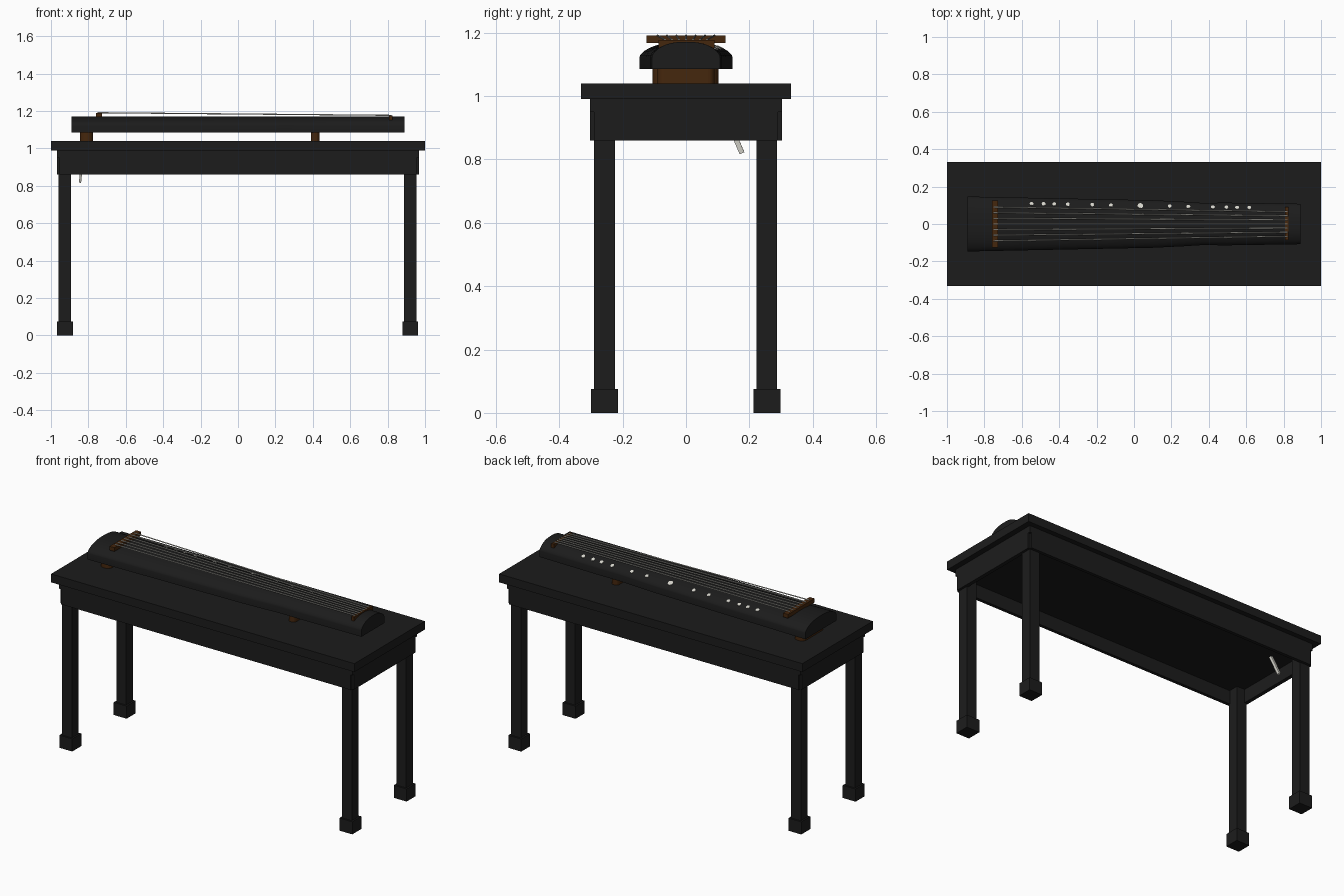
import bpy, bmesh, math
from mathutils import Vector

if "Cube" in bpy.data.objects:
    bpy.data.objects.remove(bpy.data.objects["Cube"])


def material(name, rgb):
    m = bpy.data.materials.new(name)
    m.diffuse_color = (*rgb, 1)
    m.use_nodes = True
    m.node_tree.nodes["Principled BSDF"].inputs["Base Color"].default_value = m.diffuse_color
    return m


BLACK = material("black lacquer", (0.0115, 0.0115, 0.0115))
BROWN = material("brown wood", (0.06, 0.02, 0.004))
SILK = material("pale silk", (0.66, 0.65, 0.59))


def finish(name, bm, mat):
    bmesh.ops.recalc_face_normals(bm, faces=bm.faces)
    me = bpy.data.meshes.new(name)
    bm.to_mesh(me)
    bm.free()
    ob = bpy.data.objects.new(name, me)
    bpy.context.collection.objects.link(ob)
    me.materials.append(mat)
    return ob


def smooth(ob):
    bpy.context.view_layer.objects.active = ob
    ob.select_set(True)
    bpy.ops.object.shade_smooth_by_angle(angle=math.radians(35))
    ob.select_set(False)


def box(name, x, y, z, mat, bevel=0):
    """Box from (min, max) pairs, optionally with rounded upright edges."""
    bm = bmesh.new()
    bmesh.ops.create_cube(bm, size=1)
    for v in bm.verts:
        v.co = [r[0] if c < 0 else r[1] for c, r in zip(v.co, (x, y, z))]
    if bevel:
        edges = [e for e in bm.edges if abs(e.verts[0].co.z - e.verts[1].co.z) > 0.001]
        bmesh.ops.bevel(bm, geom=edges, offset=bevel, segments=4, profile=0.5, affect='EDGES')
    return finish(name, bm, mat)


def rod(name, a, b, radius, sides, mat):
    """Straight cylinder between two points."""
    a, b = Vector(a), Vector(b)
    bm = bmesh.new()
    bmesh.ops.create_cone(bm, cap_ends=True, segments=sides, radius1=radius,
                          radius2=radius, depth=(b - a).length)
    ob = finish(name, bm, mat)
    ob.location = (a + b) / 2
    ob.rotation_euler = (b - a).to_track_quat('Z', 'Y').to_euler()
    return ob


# Table top with a recessed panel beneath it
box("table_top", (-1, 1), (-0.332, 0.332), (0.99, 1.04), BLACK)
box("under_panel", (-0.945, 0.945), (-0.284, 0.284), (0.94, 0.99), BLACK)

# Apron boards, leaving a narrow notch at each lower corner
for s, side in ((-1, "front"), (1, "back")):
    y = sorted((s * 0.303, s * 0.284))
    box("apron_" + side, (-0.955, 0.955), y, (0.86, 0.99), BLACK)
for s, side in ((-1, "left"), (1, "right")):
    x = sorted((s * 0.967, s * 0.945))
    box("apron_" + side, x, (-0.29, 0.29), (0.86, 0.99), BLACK)
    for t, end in ((-1, "front"), (1, "back")):
        box(f"apron_corner_{end}_{side}", sorted((s * 0.967, s * 0.95)),
            sorted((t * 0.303, t * 0.288)), (0.95, 0.99), BLACK)

# Legs with square feet
for cx, side in ((-0.926, "left"), (0.921, "right")):
    for cy, end in ((-0.257, "front"), (0.255, "back")):
        for part, h, z in (("leg", 0.0325, (0.07, 0.95)), ("foot", 0.0425, (0, 0.075))):
            box(f"{end}_{side}_{part}", (cx - h, cx + h), (cy - h, cy + h), z, BLACK)

# Zither body: an arched section lofted along the length, tapering to the right
STATIONS = [(-0.89, 0.147), (-0.6, 0.141), (-0.2, 0.133), (0.1, 0.127),
            (0.25, 0.12), (0.36, 0.113), (0.5, 0.114), (0.89, 0.108)]
BASE, SHOULDER, CROWN = 1.085, 1.122, 1.171


def half_width(x):
    for (x0, w0), (x1, w1) in zip(STATIONS, STATIONS[1:]):
        if x <= x1:
            return w0 + (w1 - w0) * (x - x0) / (x1 - x0)


def surface_z(u):
    """Height of the arched top at a fraction u of the half width."""
    return SHOULDER + (CROWN - SHOULDER) * (1 - abs(u) ** 2.4) ** (1 / 1.6)


bm = bmesh.new()
rings = []
N = 20
for x, w in STATIONS:
    us = [-math.cos(math.pi * i / N) for i in range(N + 1)]
    pts = [(-w, BASE)] + [(u * w, surface_z(u)) for u in us] + [(w, BASE)]
    rings.append([bm.verts.new((x, y, z)) for y, z in pts])
for r0, r1 in zip(rings, rings[1:]):
    for i in range(len(r0)):
        j = (i + 1) % len(r0)
        bm.faces.new((r0[i], r0[j], r1[j], r1[i]))
bm.faces.new(rings[0])
bm.faces.new(rings[-1])
smooth(finish("zither_body", bm, BLACK))

# Rounded supports beneath the zither
box("left_support", (-0.845, -0.775), (-0.105, 0.102), (1.04, 1.09), BROWN, 0.03)
box("right_support", (0.39, 0.435), (-0.09, 0.09), (1.04, 1.09), BROWN, 0.02)

# Bridges
box("left_bridge", (-0.76, -0.728), (-0.125, 0.125), (1.167, 1.19), BROWN)
box("right_bridge", (0.808, 0.826), (-0.086, 0.09), (1.152, 1.176), BROWN)

# Seven strings converging to the right
for i in range(7):
    k = i - 3
    smooth(rod(f"string_{i + 1}", (-0.75, k * 0.03, 1.191), (0.82, k * 0.022, 1.177),
               0.003, 12, SILK))

# Thirteen inlaid position markers, mirrored about the large middle one
offsets = [0, 0.157, 0.257, 0.388, 0.46, 0.517, 0.582]
for i, d in enumerate(offsets):
    for s in ((1,) if d == 0 else (-1, 1)):
        x = 0.034 + s * d
        y = 0.097 - 0.019 * (x - 0.034)
        w = half_width(x)
        u = y / w
        slope = (surface_z(u + 0.02) - surface_z(u - 0.02)) / (0.04 * w)
        n = Vector((0, -slope, 1)).normalized()
        p = Vector((x, y, surface_z(u)))
        rod(f"marker_{i}_{'left' if s < 0 else 'right'}", p - n * 0.002, p + n * 0.003,
            0.015 if d == 0 else 0.0105, 12, SILK)

# Slanted tassel strip hanging beneath the table
tassel = box("tassel", (-0.006, 0.006), (-0.008, 0.008), (-0.068, 0.068), SILK)
tassel.location = (-0.838, 0.15, 0.882)
tassel.rotation_euler = (math.radians(23), math.radians(6), 0)
